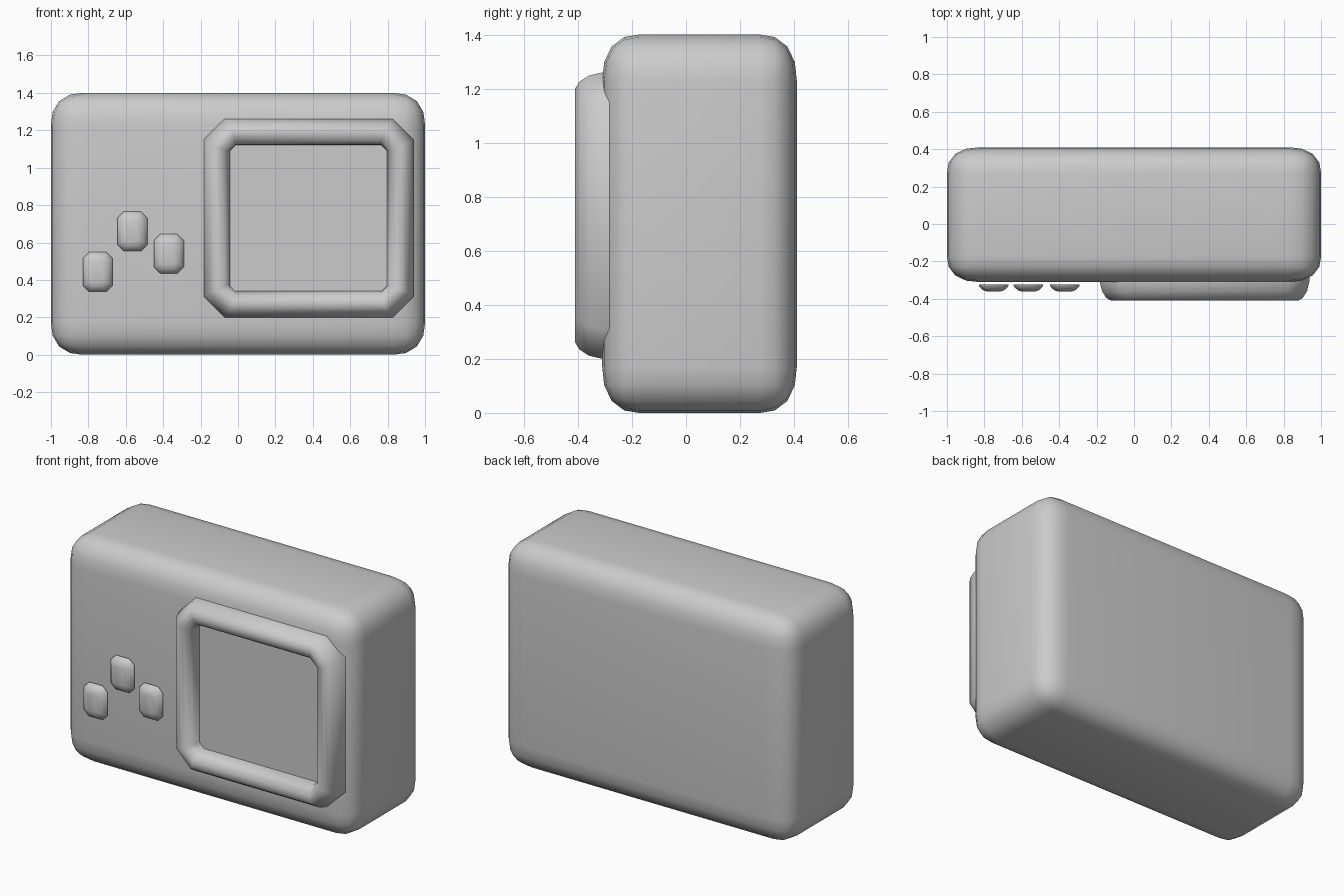
import bpy, bmesh, math
from mathutils import Matrix

if "Cube" in bpy.data.objects:
    bpy.data.objects.remove(bpy.data.objects["Cube"])

grey = bpy.data.materials.new("plain_grey")
grey.use_nodes = True
colour = (0.6, 0.6, 0.6, 1)
grey.diffuse_color = colour
grey.node_tree.nodes["Principled BSDF"].inputs["Base Color"].default_value = colour


def finish(name, bm, angle=60):
    bmesh.ops.recalc_face_normals(bm, faces=bm.faces)
    mesh = bpy.data.meshes.new(name)
    bm.to_mesh(mesh)
    bm.free()
    obj = bpy.data.objects.new(name, mesh)
    bpy.context.collection.objects.link(obj)
    mesh.materials.append(grey)
    bpy.ops.object.select_all(action='DESELECT')
    obj.select_set(True)
    bpy.context.view_layer.objects.active = obj
    bpy.ops.object.shade_smooth_by_angle(angle=math.radians(angle))
    return obj


def ring(bm, cx, cz, half_w, half_h, cut, y):
    """Rectangle with cut corners, facing the front."""
    w, h, c = half_w, half_h, cut
    pts = [(w, h - c), (w - c, h), (c - w, h), (-w, h - c),
           (-w, c - h), (c - w, -h), (w - c, -h), (w, c - h)]
    return [bm.verts.new((cx + x, y, cz + z)) for x, z in pts]


def loft(bm, rings):
    for a, b in zip(rings, rings[1:]):
        for i in range(8):
            j = (i + 1) % 8
            bm.faces.new((a[i], a[j], b[j], b[i]))


# Body: block with soft edges, bevelled in a stretched space so depth rounds less
STRETCH = 0.8
bm = bmesh.new()
bmesh.ops.create_cube(bm, size=1, matrix=Matrix.Diagonal((2, 0.72 / STRETCH, 1.4, 1)))
bmesh.ops.bevel(bm, geom=bm.edges[:], offset=0.17, segments=4, profile=0.55,
                affect='EDGES', clamp_overlap=True)
for v in bm.verts:
    v.co = (v.co.x, v.co.y * STRETCH + 0.05, v.co.z + 0.7)
finish("camera_body", bm)

# Screen surround: rounded frame lofted from the outer edge to the opening
CX, CZ = 0.377, 0.73
profile = [  # inset, depth, corner cut
    (0.0, -0.20, 0.11), (0.0, -0.31, 0.11), (0.012, -0.36, 0.11),
    (0.035, -0.395, 0.10), (0.06, -0.41, 0.09), (0.088, -0.407, 0.07),
    (0.118, -0.39, 0.05), (0.136, -0.36, 0.035), (0.14, -0.314, 0.03)]
bm = bmesh.new()
loft(bm, [ring(bm, CX, CZ, 0.56 - i, 0.53 - i, c, y) for i, y, c in profile])
finish("screen_frame", bm)

# Screen: flat panel filling the opening
bm = bmesh.new()
bm.faces.new(ring(bm, CX, CZ, 0.425, 0.395, 0.03, -0.315))
screen = finish("screen", bm)
if screen.data.polygons[0].normal.y > 0:
    screen.data.flip_normals()

# Buttons: three domed pads in front of the body
for name, x, z in (("outer", -0.75, 0.443), ("upper", -0.565, 0.66), ("inner", -0.37, 0.54)):
    bm = bmesh.new()
    rings = [ring(bm, x, z, 0.08 - i, 0.105 - i, c, y) for i, y, c in (
        (0.0, -0.323, 0.033), (0.003, -0.335, 0.033),
        (0.025, -0.355, 0.025), (0.048, -0.362, 0.012))]
    loft(bm, rings)
    bm.faces.new(rings[0])
    bm.faces.new(rings[-1])
    finish(name + "_button", bm)
